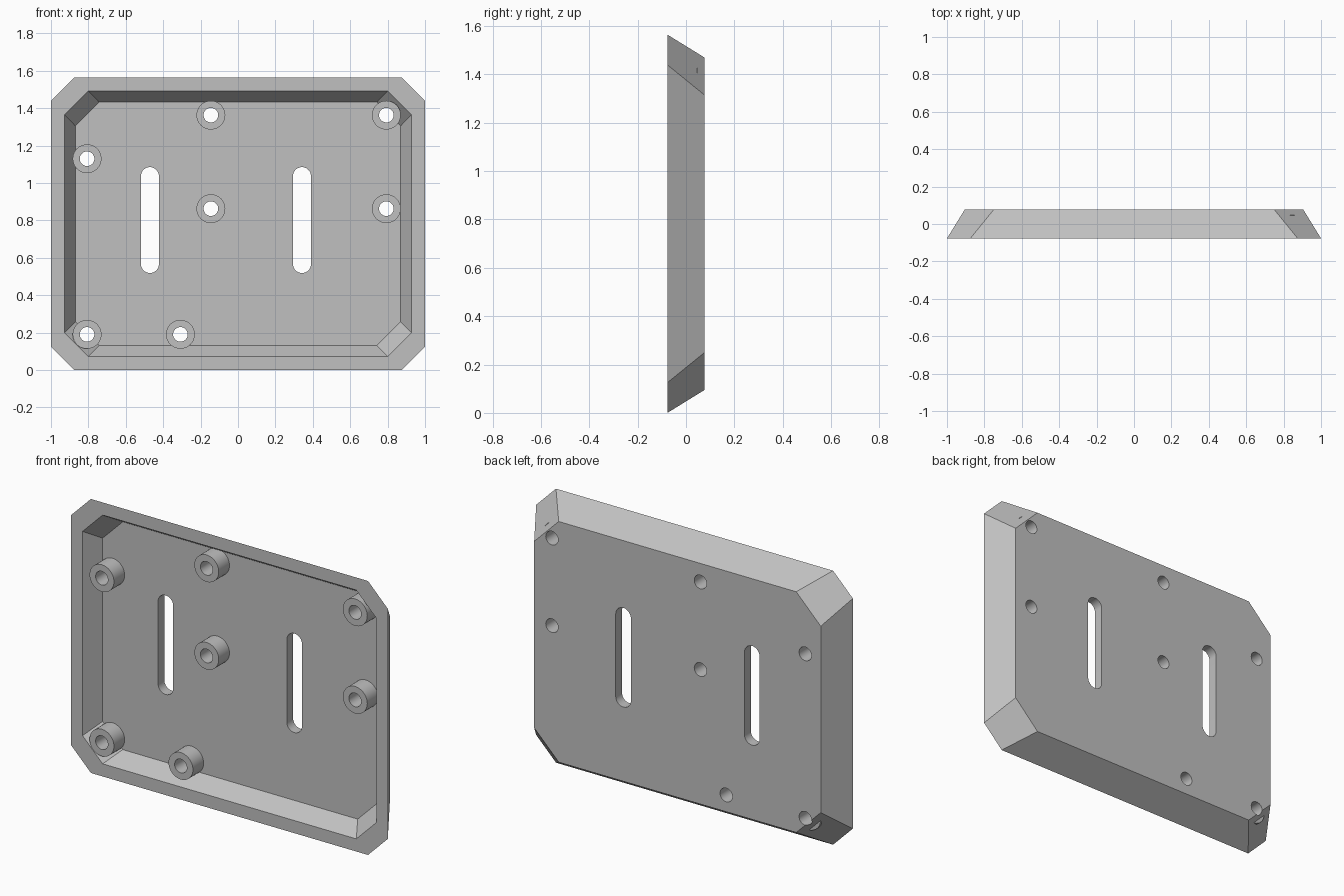
import bpy, bmesh, math
from mathutils import Matrix, Vector

cube = bpy.data.objects.get("Cube")
if cube:
    bpy.data.objects.remove(cube, do_unlink=True)

FRONT, FLOOR, BACK = -0.077, 0.02, 0.077
MID_Z = 0.782

grey = bpy.data.materials.new("light_grey")
grey.use_nodes = True
grey.diffuse_color = (0.53, 0.53, 0.53, 1)
grey.node_tree.nodes["Principled BSDF"].inputs["Base Color"].default_value = (0.53, 0.53, 0.53, 1)


def finish(name, bm):
    bmesh.ops.recalc_face_normals(bm, faces=bm.faces[:])
    mesh = bpy.data.meshes.new(name)
    bm.to_mesh(mesh)
    bm.free()
    mesh.materials.append(grey)
    obj = bpy.data.objects.new(name, mesh)
    bpy.context.collection.objects.link(obj)
    return obj


def octagon(bm, half_x, half_z, cut, y):
    """Ring of a rectangle with clipped corners."""
    ring = []
    for sx, sz in ((1, 1), (-1, 1), (-1, -1), (1, -1)):
        pair = [(half_x, half_z - cut), (half_x - cut, half_z)]
        if sx * sz < 0:
            pair.reverse()
        ring += [bm.verts.new((sx * x, y, MID_Z + sz * z)) for x, z in pair]
    return ring


def prism(bm, outline, y0, y1):
    """Extrude an x-z outline along y."""
    face = bm.faces.new([bm.verts.new((x, y0, z)) for x, z in outline])
    new = bmesh.ops.extrude_face_region(bm, geom=[face])["geom"]
    verts = [v for v in new if isinstance(v, bmesh.types.BMVert)]
    bmesh.ops.translate(bm, verts=verts, vec=(0, y1 - y0, 0))


def stadium(cx, cz, radius, straight=0, steps=20):
    """Circle outline, or a vertical slot when straight is above zero."""
    pts = []
    for side in (1, -1):
        for i in range(steps + (1 if straight else 0)):
            a = math.pi * i / steps + (0 if side > 0 else math.pi)
            pts.append((cx + radius * math.cos(a),
                        cz + side * straight / 2 + radius * math.sin(a)))
    return pts


def boolean(target, other, operation):
    mod = target.modifiers.new(operation.lower(), 'BOOLEAN')
    mod.operation, mod.object, mod.solver = operation, other, 'EXACT'
    bpy.context.view_layer.update()
    graph = bpy.context.evaluated_depsgraph_get()
    mesh = bpy.data.meshes.new_from_object(target.evaluated_get(graph))
    target.modifiers.clear()
    target.data = mesh
    bpy.data.objects.remove(other, do_unlink=True)


# Tray: tapered outer wall, flat rim, sloping inner wall and floor
bm = bmesh.new()
rings = [octagon(bm, 0.905, 0.687, 0.155, BACK),
         octagon(bm, 1.0, 0.782, 0.125, FRONT),
         octagon(bm, 0.928, 0.71, 0.127, FRONT),
         octagon(bm, 0.869, 0.65, 0.127, FLOOR)]
for a, b in zip(rings, rings[1:]):
    for i in range(8):
        j = (i + 1) % 8
        bm.faces.new((a[i], a[j], b[j], b[i]))
bm.faces.new(rings[0])
bm.faces.new(rings[-1])
tray = finish("mounting_tray", bm)

# Standoffs rising from the floor to the rim
posts = [(-0.145, 1.363), (0.793, 1.363), (-0.807, 1.13), (-0.145, 0.863),
         (0.793, 0.863), (-0.807, 0.191), (-0.308, 0.191)]
bm = bmesh.new()
for x, z in posts:
    prism(bm, stadium(x, z, 0.077), FRONT + 0.0005, 0.048)
boolean(tray, finish("standoffs", bm), 'UNION')

# Screw holes and the two upright slots, cut right through
bm = bmesh.new()
for x, z in posts:
    prism(bm, stadium(x, z, 0.039), -0.2, 0.2)
for x in (-0.471, 0.342):
    prism(bm, stadium(x, 0.802, 0.048, 0.47), -0.2, 0.2)
boolean(tray, finish("hole_cutters", bm), 'DIFFERENCE')

bpy.ops.object.select_all(action='DESELECT')
tray.select_set(True)
bpy.context.view_layer.objects.active = tray
bpy.ops.object.shade_smooth_by_angle(angle=math.radians(25))
